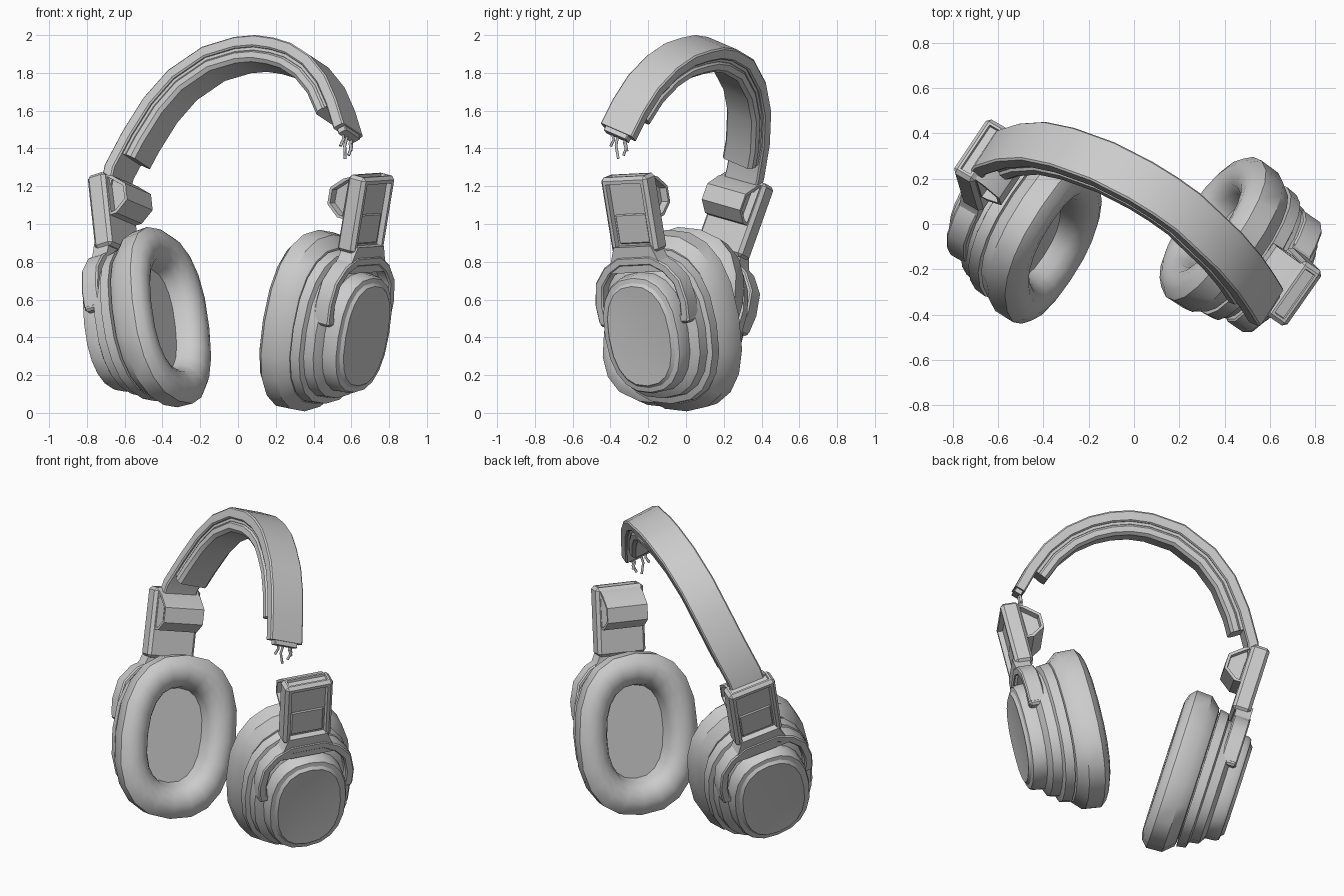
import bpy, bmesh
from math import cos, sin, pi, radians, copysign
from mathutils import Vector, Matrix

if "Cube" in bpy.data.objects:
    bpy.data.objects.remove(bpy.data.objects["Cube"])


def finish(bm, name, matrix=None, angle=32):
    bmesh.ops.recalc_face_normals(bm, faces=bm.faces)
    me = bpy.data.meshes.new(name)
    bm.to_mesh(me)
    bm.free()
    me.polygons.foreach_set("use_smooth", [True] * len(me.polygons))
    me.set_sharp_from_angle(angle=radians(angle))
    ob = bpy.data.objects.new(name, me)
    bpy.context.collection.objects.link(ob)
    if matrix:
        ob.matrix_world = matrix
    return ob


def loft(rings, name, matrix=None, angle=32):
    bm = bmesh.new()
    vs = [[bm.verts.new(p) for p in r] for r in rings]
    k = len(rings[0])
    for a, b in zip(vs, vs[1:]):
        for i in range(k):
            bm.faces.new((a[i], a[(i + 1) % k], b[(i + 1) % k], b[i]))
    bm.faces.new(vs[0])
    bm.faces.new(vs[-1])
    return finish(bm, name, matrix, angle)


def oval(n, a, b, seg=20, power=0.84):
    def s(v):
        return copysign(abs(v) ** power, v) if abs(v) > 1e-6 else 0
    return [(a * s(cos(2 * pi * i / seg)), b * s(sin(2 * pi * i / seg)), n) for i in range(seg)]


def sweep(points, side, section, name, matrix=None, angle=32):
    # section holds (across, inward) pairs; side is the constant across axis
    pts, side = [Vector(p) for p in points], Vector(side).normalized()
    rings = []
    for i, p in enumerate(pts):
        t = (pts[min(i + 1, len(pts) - 1)] - pts[max(i - 1, 0)]).normalized()
        inward = side.cross(t).normalized()
        rings.append([p + side * s + inward * d for s, d in section])
    return loft(rings, name, matrix, angle)


def chamfered(hw, d0, d1, c):
    return [(-hw + c, d0), (hw - c, d0), (hw, d0 + c), (hw, d1 - c),
            (hw - c, d1), (-hw + c, d1), (-hw, d1 - c), (-hw, d0 + c)]


def box(name, lo, hi, matrix, bevel=0.012, recess=()):
    bm = bmesh.new()
    bmesh.ops.create_cube(bm, size=1)
    for v in bm.verts:
        v.co = [l + (c + 0.5) * (h - l) for c, l, h in zip(v.co, lo, hi)]
    bmesh.ops.bevel(bm, geom=bm.edges[:], offset=bevel, segments=1, affect='EDGES')
    bm.normal_update()
    for axis, thick, depth in recess:
        f = max(bm.faces, key=lambda f: f.normal.dot(Vector(axis)) * (1 + f.calc_area()))
        bmesh.ops.inset_individual(bm, faces=[f], thickness=thick)
        bmesh.ops.inset_individual(bm, faces=[f], thickness=0.004, depth=-depth)
        bm.normal_update()
    return finish(bm, name, matrix, 25)


def ear_cup(tag, centre, up, out):
    # local axes: x across the cup, y up the cup, z outward from the head
    n = Vector(out).normalized()
    u = Vector(up)
    u = (u - n * u.dot(n)).normalized()
    w = u.cross(n)
    m = Matrix.Translation(centre) @ Matrix((w, u, n)).transposed().to_4x4()

    # ear cushion with a deep hollow
    loft([oval(*r) for r in [(.21, .31, .40), (.205, .325, .425), (.145, .365, .48), (.05, .368, .485),
                             (.015, .335, .45), (0, .295, .405), (.005, .25, .36), (.03, .21, .32),
                             (.07, .19, .295), (.13, .18, .28)]], tag + "_cushion", m, 35)
    # stepped shell and outer cap
    loft([oval(*r) for r in [(.18, .30, .38), (.215, .30, .38), (.215, .335, .42), (.27, .33, .41),
                             (.28, .305, .375), (.335, .295, .365), (.355, .26, .335),
                             (.36, .248, .325), (.42, .245, .32), (.44, .235, .31), (.445, .21, .285),
                             (.46, .195, .27), (.452, .10, .14)]], tag + "_shell", m)
    # forked yoke: arch, hooked tips and neck
    half = [(.265, .07), (.272, .16), (.25, .27), (.185, .345), (.10, .39)]
    arch = half + [(-x, y) for x, y in reversed(half)]
    sweep([(x, y, .35) for x, y in arch], (0, 0, 1), chamfered(.05, -.025, .025, .008), tag + "_yoke_arch", m)
    for s in (-1, 1):
        box(tag + "_yoke_tip", (s * .258 - .03, .045, .30), (s * .258 + .03, .10, .40), m)
    neck = [(-.20, .33), (.20, .33), (.15, .395), (.12, .47), (-.12, .47), (-.15, .395)]
    loft([[(x, y, z) for x, y in neck] for z in (.30, .395)], tag + "_yoke_neck", m)
    # slider housing with recessed window and top slot
    box(tag + "_slider_housing", (-.148, .43, .275), (.148, .845, .385), m, .018,
        [((0, 0, 1), .026, .03), ((0, 1, 0), .016, .015)])
    box(tag + "_slider_tongue", (-.10, .48, .33), (.10, .64, .362), m, .006)
    # wedge block on the inside of the housing
    wedge = [(.83, .28), (.81, .235), (.745, .16), (.655, .16), (.60, .235), (.60, .28)]
    bm = bmesh.new()
    ends = [[bm.verts.new((x, y, z)) for y, z in wedge] for x in (-.125, .125)]
    caps = [bm.faces.new(e) for e in ends]
    for i in range(6):
        j = (i + 1) % 6
        bm.faces.new((ends[0][i], ends[0][j], ends[1][j], ends[1][i]))
    bmesh.ops.recalc_face_normals(bm, faces=bm.faces)
    bmesh.ops.inset_individual(bm, faces=caps, thickness=.018)
    bmesh.ops.inset_individual(bm, faces=caps, thickness=.003, depth=-.04)
    finish(bm, tag + "_wedge_block", m, 25)


ear_cup("right", (.312, .007, .508), (.16, -.16, .97), (.80, -.55, -.22))
ear_cup("left", (-.32, -.112, .53), (-.085, .325, .94), (-.83, .48, -.26))

# headband: outer strip, thin seam and inner pad
path = [Vector(p) for p in [
    (-.69, .295, 1.12), (-.655, .335, 1.28), (-.56, .365, 1.46), (-.45, .372, 1.635),
    (-.32, .345, 1.782), (-.14, .28, 1.905), (.03, .193, 1.957), (.14, .125, 1.967), (.24, .054, 1.953),
    (.33, -.03, 1.925), (.43, -.125, 1.86), (.515, -.225, 1.755), (.57, -.305, 1.63), (.61, -.37, 1.50)]]
across = Vector((.51, .79, -.34)).normalized()
sweep(path, across, chamfered(.106, 0, .065, .008), "headband_strip")
inner = [path[1].lerp(path[2], .45)] + path[2:13]
sweep(inner, across, chamfered(.09, .06, .085, .004), "headband_seam")
sweep(inner, across, chamfered(.098, .075, .143, .018), "headband_pad")

# snapped end: stub and torn wires
end_dir = (path[-1] - path[-2]).normalized()
inward = across.cross(end_dir).normalized()
stub = path[-1] + inward * .033
sweep([stub - end_dir * .03, stub + end_dir * .025], across, chamfered(.075, -.025, .025, .005), "broken_stub")
for s, length, bend in [(-.05, .09, .02), (0, .14, -.015), (.035, .11, .02), (.06, .08, -.02)]:
    cu = bpy.data.curves.new("torn_wire", 'CURVE')
    cu.dimensions = '3D'
    cu.bevel_depth = .008
    cu.bevel_resolution = 1
    cu.use_fill_caps = True
    sp = cu.splines.new('POLY')
    sp.points.add(2)
    a = stub + across * s
    for pt, co in zip(sp.points, [a, a + Vector((-.01, 0, -length * .55)) + across * bend,
                                  a + Vector((-.015, 0, -length))]):
        pt.co = (*co, 1)
    bpy.context.collection.objects.link(bpy.data.objects.new("torn_wire", cu))
